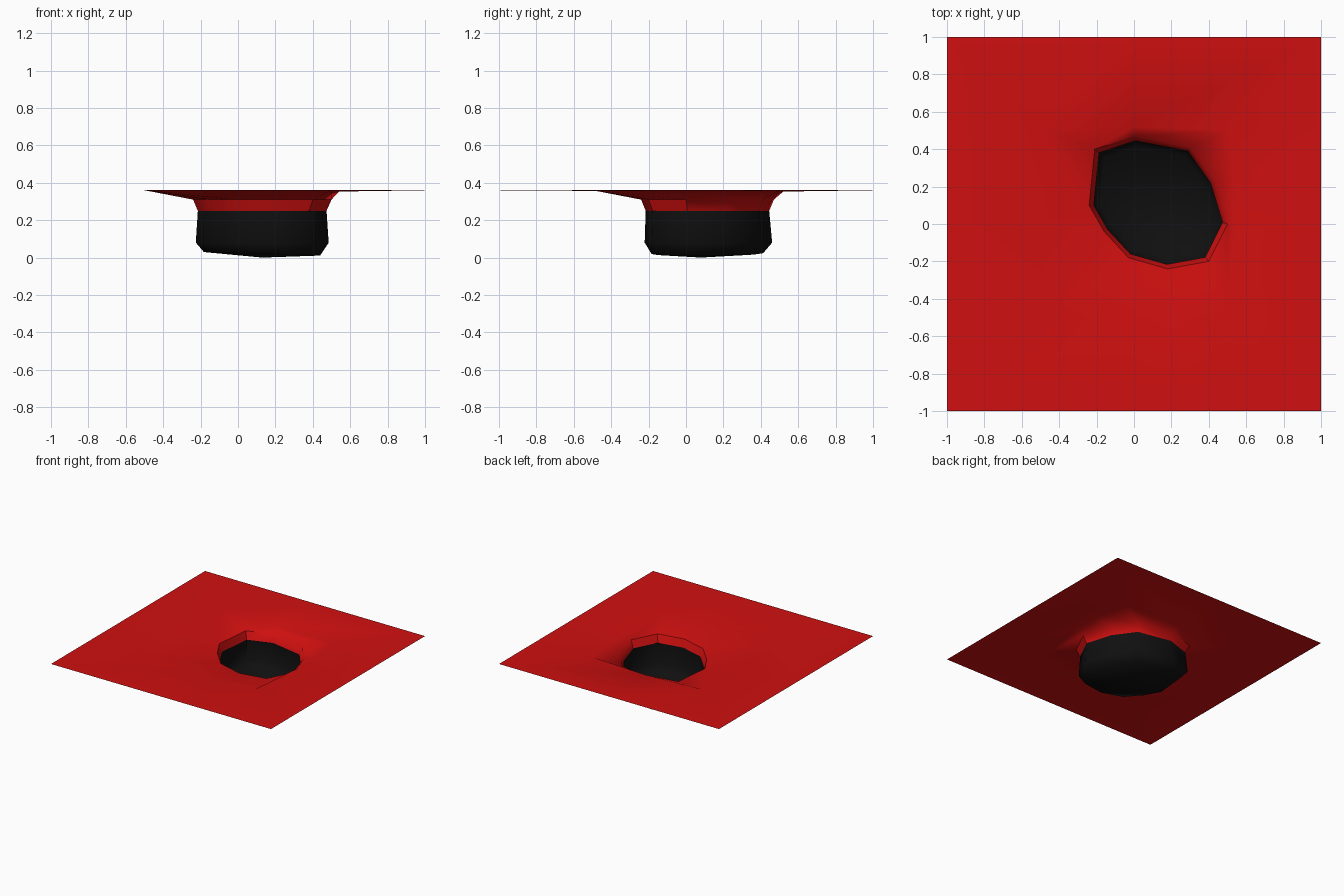
import bpy
import bmesh
import math

cube = bpy.data.objects.get("Cube")
if cube:
    bpy.data.objects.remove(cube, do_unlink=True)

TOP = 0.36
CENTRE = (0.12, 0.11)


def make_material(name, colour):
    mat = bpy.data.materials.new(name)
    mat.use_nodes = True
    rgba = (*colour, 1.0)
    mat.diffuse_color = rgba
    bsdf = mat.node_tree.nodes["Principled BSDF"]
    bsdf.inputs["Base Color"].default_value = rgba
    bsdf.inputs["Roughness"].default_value = 0.8
    return mat


def loft(name, rings, mat, angle, floor=None):
    """Skin a stack of rings from outside to inside, optionally closed by a floor point."""
    bm = bmesh.new()
    loops = [[bm.verts.new(p) for p in ring] for ring in rings]
    n = len(loops[0])
    for outer, inner in zip(loops, loops[1:]):
        for i in range(n):
            j = (i + 1) % n
            bm.faces.new((outer[i], outer[j], inner[j], inner[i]))
    if floor:
        tip = bm.verts.new(floor)
        for i in range(n):
            bm.faces.new((loops[-1][i], loops[-1][(i + 1) % n], tip))
    mesh = bpy.data.meshes.new(name)
    bm.to_mesh(mesh)
    bm.free()
    mesh.materials.append(mat)
    obj = bpy.data.objects.new(name, mesh)
    bpy.context.collection.objects.link(obj)
    bpy.ops.object.select_all(action="DESELECT")
    obj.select_set(True)
    bpy.context.view_layer.objects.active = obj
    bpy.ops.object.shade_smooth_by_angle(angle=math.radians(angle))
    return obj


def resize(ring, factor, z, shift=0.0):
    cx, cy = CENTRE
    return [(cx + (x - cx) * factor, cy + (y - cy) * factor + shift, z)
            for x, y, *_ in ring]


def to_border(x, y):
    snap = lambda v: max(-1.0, min(1.0, v * 2))
    return (snap(x), snap(y), TOP)


# Outlines, counter-clockwise seen from above
lip_outline = [(0.5, 0), (0.43, 0.23), (0.3, 0.41), (0, 0.47), (-0.21, 0.4),
               (-0.24, 0.1), (-0.16, -0.04), (-0.03, -0.18), (0.18, -0.24), (0.4, -0.2)]
slope_outline = [(0.54, 0), (0.54, 0.25), (0.5, 0.5), (0, 0.52), (-0.5, 0.5),
                 (-0.5, 0), (-0.5, -0.5), (0, -0.5), (0.2, -0.5), (0.5, -0.5)]

red = make_material("red", (0.63, 0.005, 0.005))
black = make_material("black", (0.005, 0.005, 0.005))

# Sheet sinking towards the hole
border = [to_border(x, y) for x, y in slope_outline]
slope = [(x, y, TOP - (0.007 if max(x, y) > 0.51 else 0)) for x, y in slope_outline]
lip = [(x, y, 0.31) for x, y in lip_outline]
rim = resize(lip, 0.93, 0.25)
loft("sheet", [border, slope, lip, rim], red, 40)

# Hollow pit below the rim
belly = resize(lip, 0.96, 0.08, 0.005)
base = [(x, y, 0.024 - 0.03 * x) for x, y, _ in resize(lip, 0.84, 0)]
loft("pit", [rim, belly, base], black, 60, floor=(0.13, 0.08, 0))
